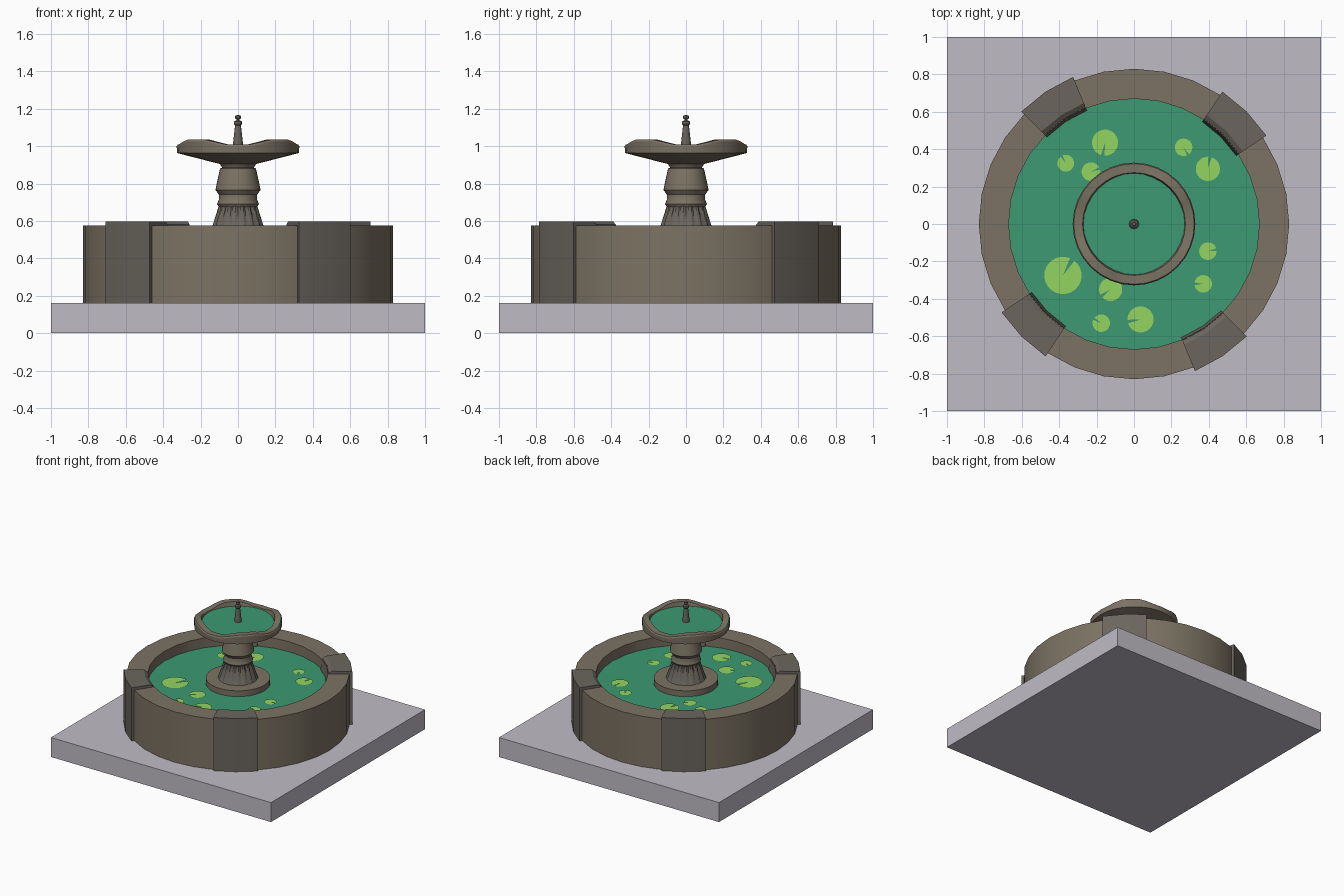
import bpy, bmesh, math
from math import sin, cos, pi, radians

if "Cube" in bpy.data.objects:
    bpy.data.objects.remove(bpy.data.objects["Cube"])


def material(name, rgb):
    m = bpy.data.materials.new(name)
    m.diffuse_color = (*rgb, 1)
    m.use_nodes = True
    m.node_tree.nodes["Principled BSDF"].inputs["Base Color"].default_value = m.diffuse_color
    return m


STONE = material("stone", (0.20, 0.17, 0.125))
DARK = material("dark_stone", (0.145, 0.13, 0.11))
PAVING = material("paving", (0.53, 0.50, 0.56))
WATER = material("water", (0.045, 0.32, 0.17))
LEAF = material("leaf", (0.29, 0.66, 0.12))


def finish(name, bm, mat, smooth=True):
    bmesh.ops.recalc_face_normals(bm, faces=bm.faces)
    me = bpy.data.meshes.new(name)
    bm.to_mesh(me)
    bm.free()
    ob = bpy.data.objects.new(name, me)
    bpy.context.collection.objects.link(ob)
    me.materials.append(mat)
    if smooth:
        bpy.ops.object.select_all(action='DESELECT')
        ob.select_set(True)
        bpy.context.view_layer.objects.active = ob
        bpy.ops.object.shade_smooth_by_angle(angle=radians(30))
    return ob


def lathe(name, profile, mat, sides=32, closed=False, shape=None):
    """Revolve (r, z) points; shape(i, angle, k, r, z) may alter each point."""
    bm = bmesh.new()
    rings = []
    for k, (r, z) in enumerate(profile):
        ring = []
        for i in range(sides):
            a = 2 * pi * i / sides
            rr, zz = shape(i, a, k, r, z) if shape else (r, z)
            ring.append(bm.verts.new((rr * cos(a), rr * sin(a), zz)))
        rings.append(ring)
    pairs = list(zip(rings, rings[1:]))
    if closed:
        pairs.append((rings[-1], rings[0]))
    else:
        bm.faces.new(rings[0])
        bm.faces.new(rings[-1])
    for lo, hi in pairs:
        for i in range(sides):
            j = (i + 1) % sides
            bm.faces.new((lo[i], lo[j], hi[j], hi[i]))
    return finish(name, bm, mat)


def disc(name, r, z, mat, x=0, y=0, sides=32, start=0, sweep=2 * pi):
    """Flat disc; a sweep below a full turn leaves a wedge-shaped notch."""
    bm = bmesh.new()
    full = sweep >= 2 * pi
    n = sides if full else sides + 1
    vs = [bm.verts.new((x + r * cos(start + sweep * i / sides),
                        y + r * sin(start + sweep * i / sides), z)) for i in range(n)]
    c = bm.verts.new((x, y, z))
    for i in range(sides):
        bm.faces.new((c, vs[i], vs[(i + 1) % n]))
    for f in bm.faces:
        if f.normal.z < 0:
            f.normal_flip()
    return finish(name, bm, mat, False)


# square paving slab
bm = bmesh.new()
bmesh.ops.create_cube(bm, size=1)
bmesh.ops.scale(bm, vec=(2, 2, 0.16), verts=bm.verts)
bmesh.ops.translate(bm, vec=(0, 0, 0.08), verts=bm.verts)
finish("paving_slab", bm, PAVING, False)

# pool wall and water
lathe("pool_wall", [(0.83, 0.16), (0.83, 0.575), (0.67, 0.575), (0.67, 0.16)], STONE, closed=True)
disc("pool_water", 0.67, 0.493, WATER)

# four wall piers, each following two wall segments
PIER = [(0.851, 0.16), (0.851, 0.597), (0.70, 0.597), (0.675, 0.58), (0.655, 0.48), (0.655, 0.16)]
for n, mid in enumerate((45, 123.75, 225, 303.75)):
    bm = bmesh.new()
    slices = []
    for d in (-11.25, 0, 11.25):
        a = radians(mid + d)
        slices.append([bm.verts.new((r * cos(a), r * sin(a), z)) for r, z in PIER])
    for s, t in zip(slices, slices[1:]):
        for k in range(len(PIER)):
            m = (k + 1) % len(PIER)
            bm.faces.new((s[k], s[m], t[m], t[k]))
    bm.faces.new(slices[0])
    bm.faces.new(slices[-1])
    finish(f"wall_pier_{n + 1}", bm, DARK)

# pedestal foot
lathe("pedestal_foot", [(0.24, 0.45), (0.24, 0.54), (0.02, 0.54)], STONE)


# fluted lower stem: every third column is cut inwards
def flute(i, a, k, r, z):
    return (r - 0.012 if i % 3 == 0 and k in (1, 2) else r), z


lathe("fluted_stem", [(0.15, 0.535), (0.145, 0.55), (0.107, 0.67), (0.103, 0.685)], DARK, 48, shape=flute)

# turned upper stem
lathe("upper_stem", [(0.103, 0.675), (0.112, 0.69), (0.102, 0.715), (0.102, 0.74), (0.12, 0.765),
                     (0.118, 0.78), (0.096, 0.88), (0.085, 0.885), (0.10, 0.91)], STONE)


# upper bowl with four shallow spillways in the rim
def spill(i, a, k, r, z):
    off = abs((math.degrees(a) + 45) % 90 - 45)
    dip = 1 - min(1, max(0, (off - 14) / 17))
    return r, z - (0.026 * dip if 2 <= k <= 4 else 0)


lathe("upper_bowl", [(0.10, 0.905), (0.326, 0.963), (0.328, 1.025), (0.322, 1.035), (0.275, 1.035),
                     (0.265, 0.985), (0.02, 0.94)], STONE, 32, shape=spill)
disc("bowl_water", 0.272, 1.0, WATER)

# spout and finial
lathe("spout", [(0.026, 0.95), (0.026, 1.02), (0.016, 1.11), (0.022, 1.118), (0.022, 1.132),
                (0.008, 1.137), (0.008, 1.143), (0.015, 1.148), (0.015, 1.16), (0.008, 1.166)], DARK, 12)

# notched lily pads: x, y, radius, notch direction in degrees
PADS = [(-0.155, 0.435, 0.07, 260), (-0.365, 0.325, 0.045, 120), (-0.23, 0.28, 0.05, 20),
        (0.265, 0.41, 0.047, 300), (0.395, 0.295, 0.065, 80), (0.395, -0.145, 0.047, 10),
        (0.37, -0.32, 0.047, 180), (-0.38, -0.275, 0.1, 60), (-0.125, -0.35, 0.062, 215),
        (0.035, -0.51, 0.07, 190), (-0.175, -0.53, 0.047, 150)]
for n, (x, y, r, d) in enumerate(PADS):
    disc(f"lily_pad_{n + 1}", r, 0.5, LEAF, x, y, 24, radians(d + 8), radians(344))
